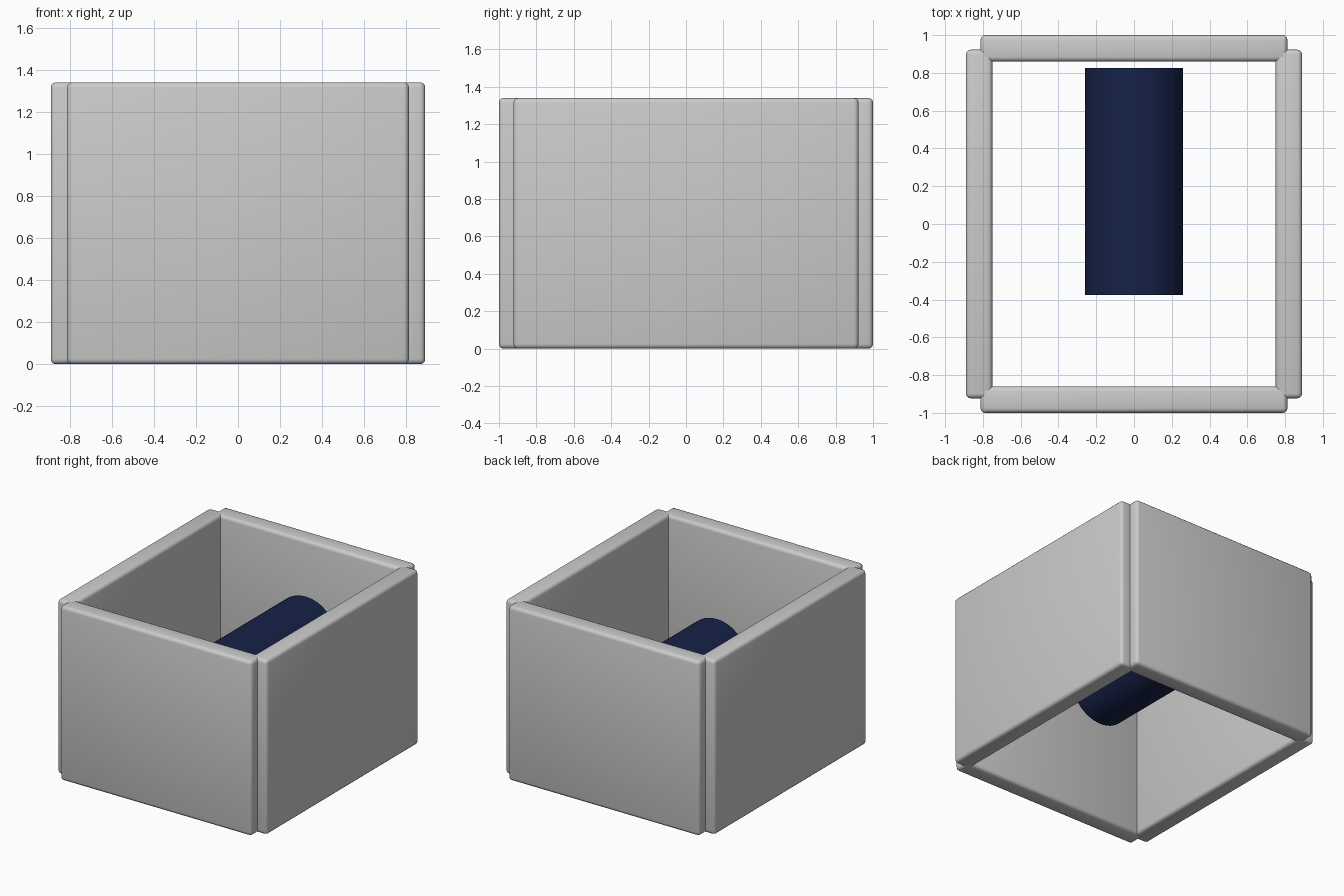
import bpy
import math

if "Cube" in bpy.data.objects:
    bpy.data.objects.remove(bpy.data.objects["Cube"])

HEIGHT = 1.34
WALL = 0.14


def wall(name, cx, cy, sx, sy):
    """Rounded upright slab, centred at (cx, cy)."""
    bpy.ops.mesh.primitive_cube_add(size=1, location=(cx, cy, HEIGHT / 2))
    ob = bpy.context.object
    ob.name = name
    ob.scale = (sx, sy, HEIGHT)
    bpy.ops.object.transform_apply(location=False, rotation=False, scale=True)
    bevel = ob.modifiers.new("rounded_edges", 'BEVEL')
    bevel.width = 0.025
    bevel.segments = 3
    bpy.ops.object.modifier_apply(modifier=bevel.name)
    bpy.ops.object.shade_smooth_by_angle(angle=math.radians(35))
    return ob


# Four overlapping walls, open at top and bottom, with notched corners
for side, sign in (("front", -1), ("back", 1)):
    wall(side + "_wall", 0, sign * (1 - WALL / 2), 1.625, WALL)
for side, sign in (("left", -1), ("right", 1)):
    wall(side + "_wall", sign * (0.89 - WALL / 2), 0, WALL, 1.845)

# Navy cylinder floating inside, lying along y
bpy.ops.mesh.primitive_cylinder_add(
    vertices=64, radius=0.26, depth=1.2,
    location=(0, 0.225, HEIGHT / 2), rotation=(math.pi / 2, 0, 0))
roller = bpy.context.object
roller.name = "inner_cylinder"
bpy.ops.object.shade_smooth_by_angle(angle=math.radians(35))
navy = bpy.data.materials.new("navy")
navy.diffuse_color = (0.008, 0.016, 0.065, 1)
navy.use_nodes = True
navy.node_tree.nodes["Principled BSDF"].inputs["Base Color"].default_value = navy.diffuse_color
roller.data.materials.append(navy)
